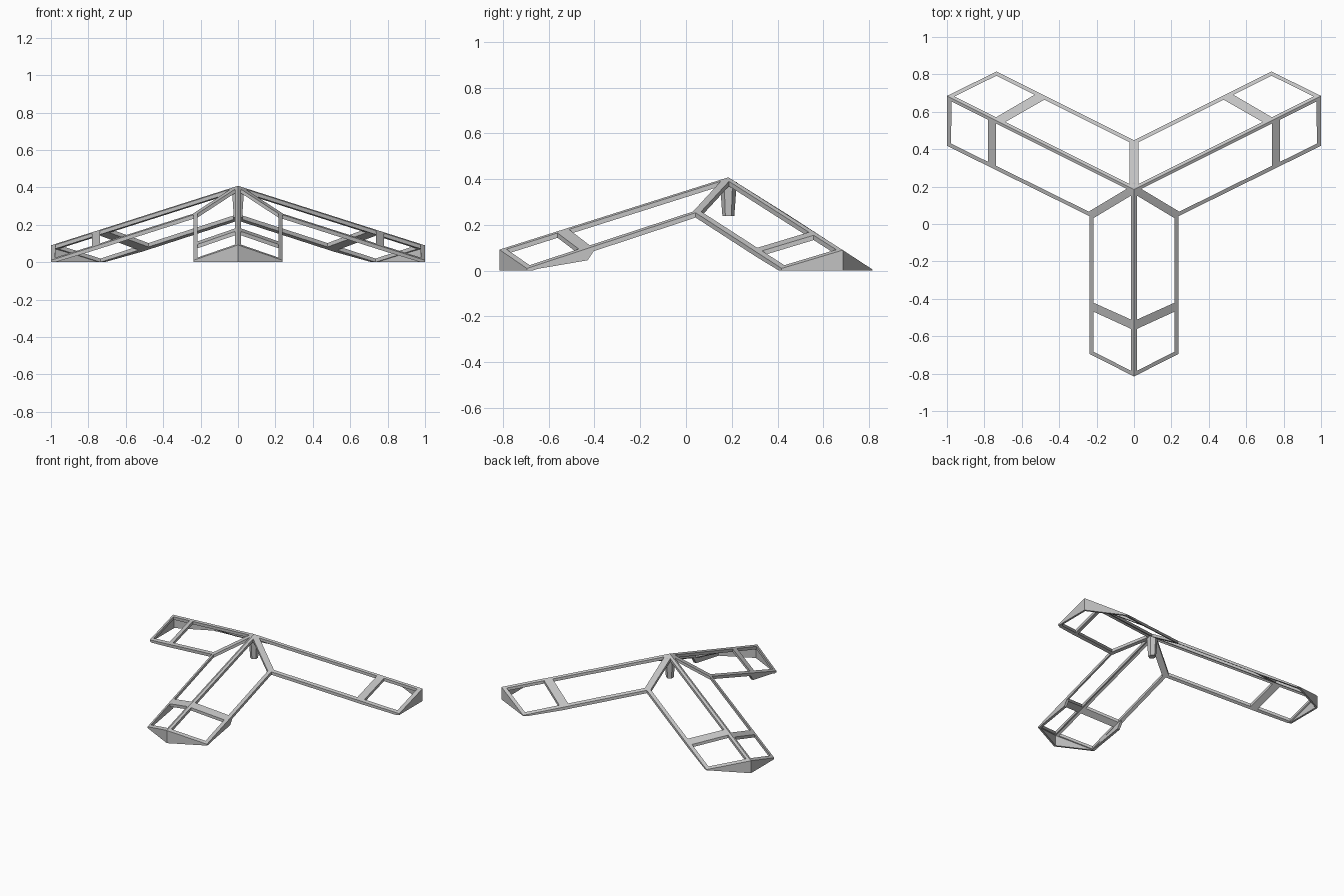
import bpy, bmesh
from mathutils import Vector

cube = bpy.data.objects.get("Cube")
if cube:
    bpy.data.objects.remove(cube, do_unlink=True)

# Single painted-metal colour
grey = bpy.data.materials.new("mid grey")
colour = (0.54, 0.54, 0.54, 1)
grey.diffuse_color = colour
grey.use_nodes = True
grey.node_tree.nodes["Principled BSDF"].inputs["Base Color"].default_value = colour

DEPTH = 0.021


def finish(name, bm, mirror=True):
    bmesh.ops.recalc_face_normals(bm, faces=bm.faces)
    mesh = bpy.data.meshes.new(name)
    bm.to_mesh(mesh)
    bm.free()
    ob = bpy.data.objects.new(name, mesh)
    bpy.context.collection.objects.link(ob)
    mesh.materials.append(grey)
    if mirror:
        mod = ob.modifiers.new("mirror", 'MIRROR')
        mod.use_mirror_merge = False


def extrude(bm, move):
    """Give all faces thickness by the offset, never passing below the floor."""
    geom = bmesh.ops.extrude_face_region(bm, geom=bm.faces[:], use_keep_orig=True)["geom"]
    for v in geom:
        if isinstance(v, bmesh.types.BMVert):
            v.co += move
            v.co.z = max(v.co.z, 0)


def frame(name, quad, strip):
    """Sloped frame with two openings; quad = hub, ridge tip, eave tip, eave root."""
    hub, tip, eave_tip, eave_root = quad
    # Each line across the arm: its fraction on the ridge and on the eave
    lines = [(0, 0), (0.024, 0.032), strip[0], strip[1], (0.977, 0.97), (1, 1)]
    bm = bmesh.new()
    rows = []
    for on_ridge, on_eave in lines:
        p, q = hub.lerp(tip, on_ridge), eave_root.lerp(eave_tip, on_eave)
        rows.append([bm.verts.new(p.lerp(q, s)) for s in (0, 0.065, 0.915, 1)])
    for i in range(5):
        for j in range(3):
            if j == 1 and i in (1, 3):
                continue
            bm.faces.new((rows[i][j], rows[i][j + 1], rows[i + 1][j + 1], rows[i + 1][j]))
    extrude(bm, Vector((0, 0, -DEPTH)))
    finish(name, bm)


def plate(name, points, move):
    bm = bmesh.new()
    bm.faces.new([bm.verts.new(p) for p in points])
    extrude(bm, move)
    finish(name, bm)


def end_plate(name, tip, eave_tip, move):
    floor = Vector((1, 1, 0))
    plate(name, [tip, eave_tip, eave_tip * floor, tip * floor], move)


# Corner points of the left half
hub = Vector((0, 0.185, 0.408))
front_tip = Vector((0, -0.815, 0.092))
front_eave = Vector((0.238, -0.695, 0.01))
side_root = Vector((0.238, 0.042, 0.253))
rear_tip = Vector((1, 0.685, 0.09))
rear_eave = Vector((1, 0.418, 0.01))
back_eave = Vector((0.735, 0.815, 0.005))
back_root = Vector((0, 0.448, 0.243))

# Sloped frames of the three arms
frame("front_arm_frame", (hub, front_tip, front_eave, side_root),
      [(0.703, 0.615), (0.753, 0.68)])
frame("rear_arm_front_frame", (hub, rear_tip, rear_eave, side_root),
      [(0.738, 0.657), (0.78, 0.712)])
frame("rear_arm_back_frame", (hub, rear_tip, back_eave, back_root),
      [(0.703, 0.623), (0.753, 0.695)])

# Closed ends that stand on the floor
inward = Vector((-0.014, -0.007, 0))
end_plate("front_arm_end", front_tip, front_eave, Vector((0, 0.015, 0)))
end_plate("rear_arm_outer_end", rear_tip, rear_eave, inward)
end_plate("rear_arm_back_end", rear_tip, back_eave, inward)

# Deeper skirt under the outer part of the front arm eaves
drop = Vector((0, 0, -0.052))
plate("front_arm_skirt",
      [side_root.lerp(front_eave, 0.58), side_root.lerp(front_eave, 0.64) + drop,
       front_eave * Vector((1, 1, 0)), front_eave],
      Vector((-0.019, 0, 0)))

# Tapered post hanging under the hub
bm = bmesh.new()
bmesh.ops.create_cone(bm, cap_ends=True, segments=6, radius1=0.026, radius2=0.037, depth=0.15)
bmesh.ops.translate(bm, verts=bm.verts, vec=hub + Vector((0, 0, -0.095)))
finish("hub_post", bm, mirror=False)
